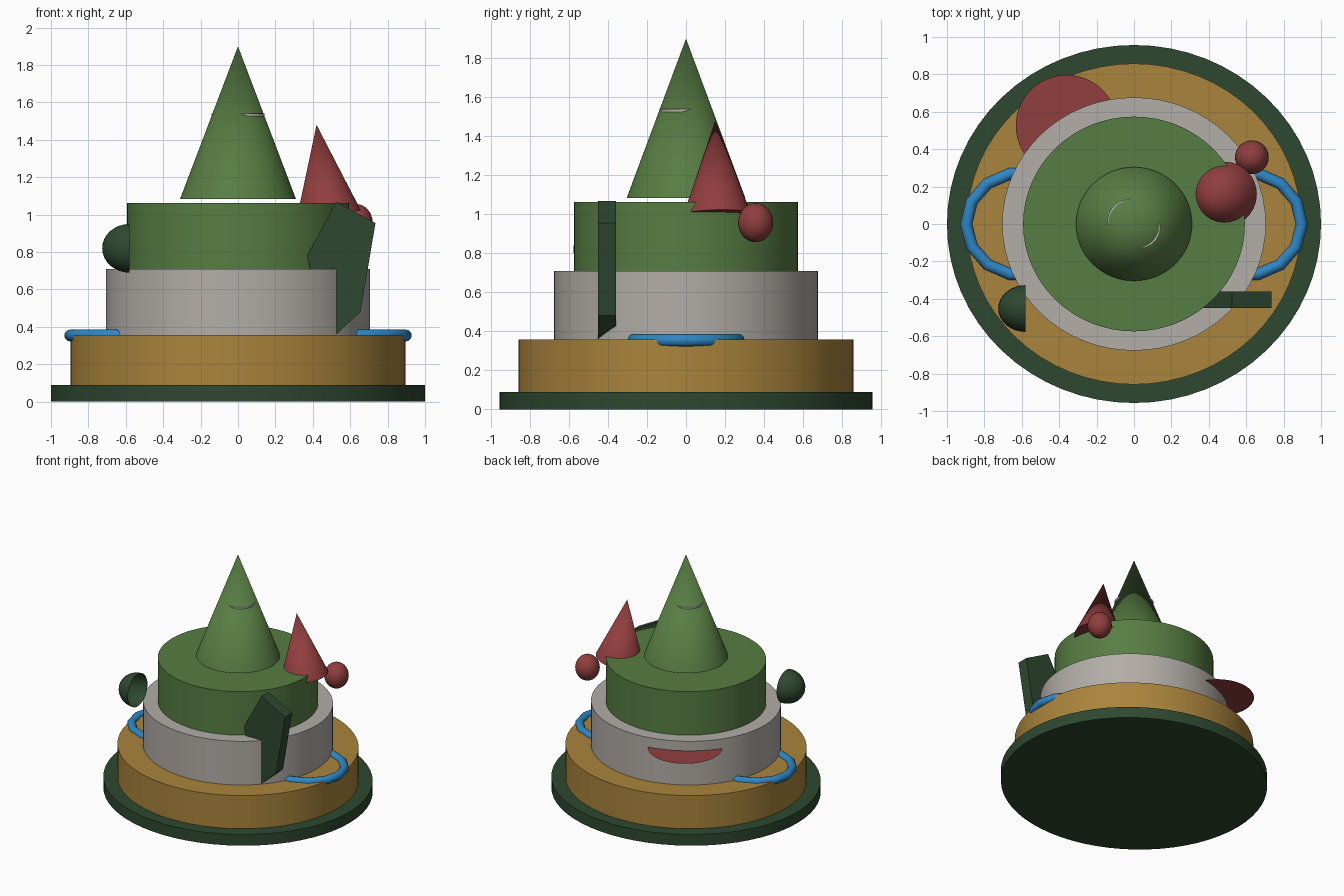
import bpy, bmesh, math
from mathutils import Matrix, Vector

if "Cube" in bpy.data.objects:
    bpy.data.objects.remove(bpy.data.objects["Cube"])


def material(name, r, g, b):
    lin = [(v / 255 / 12.92) if v < 11 else ((v / 255 + 0.055) / 1.055) ** 2.4 for v in (r, g, b)]
    m = bpy.data.materials.new(name)
    m.diffuse_color = (*lin, 1)
    m.use_nodes = True
    m.node_tree.nodes["Principled BSDF"].inputs["Base Color"].default_value = m.diffuse_color
    return m


DARK = material("dark_green", 46, 72, 48)
GOLD = material("gold", 170, 132, 60)
GREY = material("warm_grey", 178, 173, 167)
GREEN = material("leaf_green", 87, 125, 67)
RED = material("red", 145, 62, 62)
BLUE = material("blue", 46, 134, 196)


def finish(bm, name, mat, smooth=True):
    me = bpy.data.meshes.new(name)
    bm.to_mesh(me)
    bm.free()
    me.materials.append(mat)
    ob = bpy.data.objects.new(name, me)
    bpy.context.collection.objects.link(ob)
    if smooth:
        bpy.ops.object.select_all(action='DESELECT')
        ob.select_set(True)
        bpy.context.view_layer.objects.active = ob
        bpy.ops.object.shade_smooth_by_angle(angle=math.radians(35))
    return ob


def drum(name, mat, rx, ry, z0, z1, tip=1.0, turn=0.0):
    """Upright elliptical cylinder, or a cone when tip is 0."""
    bm = bmesh.new()
    mtx = (Matrix.Translation((0, 0, (z0 + z1) / 2)) @ Matrix.Rotation(turn, 4, 'Z')
           @ Matrix.Diagonal((rx, ry, z1 - z0, 1)))
    bmesh.ops.create_cone(bm, cap_ends=True, segments=64, radius1=1, radius2=tip, depth=1, matrix=mtx)
    return finish(bm, name, mat)


def ball(name, mat, centre, size, half=False):
    bm = bmesh.new()
    bmesh.ops.create_uvsphere(bm, u_segments=32, v_segments=16, radius=1)
    if half:  # keep only the open bowl on the -x side
        bmesh.ops.bisect_plane(bm, geom=bm.verts[:] + bm.edges[:] + bm.faces[:], dist=1e-4,
                               plane_co=(0, 0, 0), plane_no=(1, 0, 0), clear_outer=True)
    bmesh.ops.transform(bm, verts=bm.verts, matrix=Matrix.Translation(centre) @ Matrix.Diagonal((*size, 1)))
    return finish(bm, name, mat)


# Stacked tiers and main cone
drum("base_plate", DARK, 1.0, 0.957, 0, 0.09)
drum("lower_tier", GOLD, 0.895, 0.858, 0.09, 0.357)
drum("middle_tier", GREY, 0.705, 0.677, 0.357, 0.71)
drum("upper_tier", GREEN, 0.593, 0.574, 0.71, 1.062)
drum("main_cone", GREEN, 0.31, 0.304, 1.083, 1.9, tip=0.0)
# Thin sliver ring poking through the cone
drum("cone_band", GREY, 0.146, 0.128, 1.525, 1.54, turn=math.radians(-32))

# Leaning red cone
apex, foot = Vector((0.42, 0.15, 1.48)), Vector((0.485, 0.16, 1.0))
axis = apex - foot
bm = bmesh.new()
bmesh.ops.create_cone(bm, cap_ends=True, segments=48, radius1=0.173, radius2=0, depth=axis.length,
                      matrix=Matrix.Translation((apex + foot) / 2) @ axis.to_track_quat('Z', 'Y').to_matrix().to_4x4())
finish(bm, "side_cone", RED)

# Round bud and open half shell
ball("side_ball", RED, (0.63, 0.357, 0.957), (0.09, 0.09, 0.1))
ball("half_shell", DARK, (-0.58, -0.452, 0.82), (0.146, 0.125, 0.13), half=True)

# Flat round shelf at the back
bm = bmesh.new()
bmesh.ops.create_circle(bm, cap_ends=True, segments=48, radius=0.272,
                        matrix=Matrix.Translation((-0.36, 0.525, 0.633)))
finish(bm, "back_disc", RED, smooth=False)

# Upright faceted slab
outline = [(0.525, 1.068), (0.735, 0.955), (0.655, 0.48), (0.47, 0.31), (0.37, 0.78)]
bm = bmesh.new()
face = bm.faces.new([bm.verts.new((x, -0.45, z)) for x, z in outline])
ext = bmesh.ops.extrude_face_region(bm, geom=[face])
bmesh.ops.translate(bm, vec=(0, 0.09, 0), verts=[v for v in ext["geom"] if isinstance(v, bmesh.types.BMVert)])
bmesh.ops.recalc_face_normals(bm, faces=bm.faces)
finish(bm, "side_slab", DARK, smooth=False)

# Curved handles on both sides, swept from a tube section
for side, name in ((1, "right_handle"), (-1, "left_handle")):
    bm = bmesh.new()
    rings = []
    for i in range(-4, 5):
        a = math.radians(i * 26)
        out = Vector((side * math.cos(a), math.sin(a), 0))
        mid = Vector((side * (0.6 + 0.297 * math.cos(a)), 0.275 * math.sin(a), 0.354))
        rings.append([bm.verts.new(mid + 0.032 * (out * math.cos(t) + Vector((0, 0, math.sin(t)))))
                      for t in (k * math.tau / 12 for k in range(12))])
    for p, q in zip(rings, rings[1:]):
        for k in range(12):
            n = (k + 1) % 12
            bm.faces.new((p[k], p[n], q[n], q[k]))
    bm.faces.new(rings[0])
    bm.faces.new(rings[-1])
    bmesh.ops.recalc_face_normals(bm, faces=bm.faces)
    finish(bm, name, BLUE)
